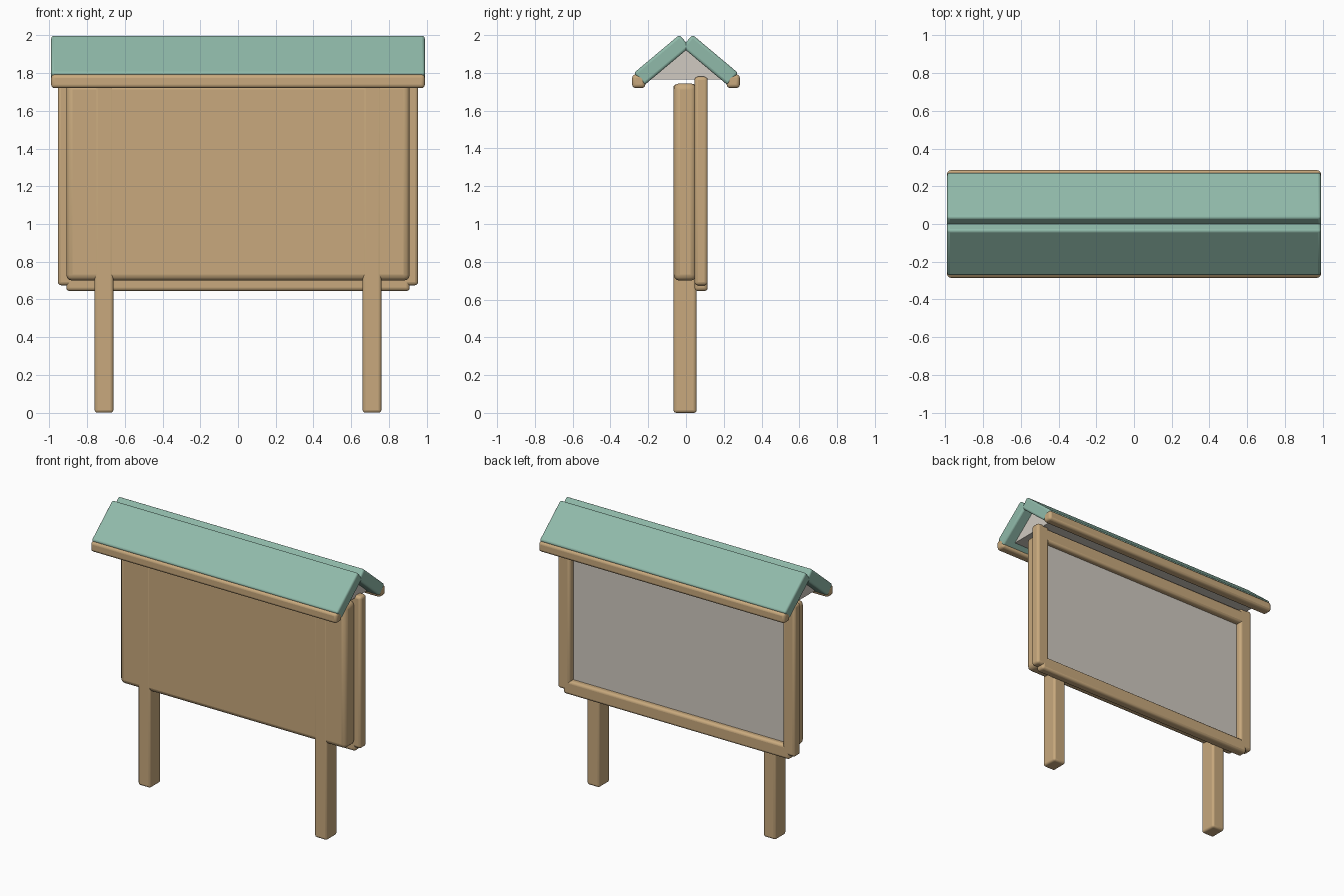
import bpy
import bmesh
import math

if "Cube" in bpy.data.objects:
    bpy.data.objects.remove(bpy.data.objects["Cube"])


def make_material(name, rgb):
    """Flat material from 0-255 display colour, stored as linear."""
    linear = [((c / 255 + 0.055) / 1.055) ** 2.4 for c in rgb]
    mat = bpy.data.materials.new(name)
    mat.use_nodes = True
    mat.diffuse_color = (*linear, 1)
    bsdf = mat.node_tree.nodes["Principled BSDF"]
    bsdf.inputs["Base Color"].default_value = (*linear, 1)
    bsdf.inputs["Roughness"].default_value = 0.8
    return mat


wood = make_material("warm_wood", (200, 169, 125))
green = make_material("roof_green", (144, 186, 170))
grey = make_material("pale_grey", (208, 202, 193))


def finish(obj, mat, bevel):
    obj.data.materials.append(mat)
    if bevel:
        mod = obj.modifiers.new("Rounded edges", "BEVEL")
        mod.width = bevel
        mod.segments = 3
    bpy.ops.object.select_all(action="DESELECT")
    obj.select_set(True)
    bpy.context.view_layer.objects.active = obj
    bpy.ops.object.shade_smooth_by_angle(angle=math.radians(35))
    return obj


def box(name, xs, ys, zs, mat, bevel=0.0, tilt=0.0):
    """Box from its extents, optionally tilted about its own x axis."""
    spans = (xs, ys, zs)
    bpy.ops.mesh.primitive_cube_add(size=1, location=[sum(s) / 2 for s in spans])
    obj = bpy.context.object
    obj.name = name
    obj.scale = [s[1] - s[0] for s in spans]
    bpy.ops.object.transform_apply(location=False, rotation=False, scale=True)
    obj.rotation_euler.x = tilt
    return finish(obj, mat, bevel)


# Main backing board
box("backing_board", (-0.91, 0.91), (-0.065, 0.055), (0.7, 1.745), wood, 0.032)

# Posts and upright frame members, one on each side
for side, sx in (("left", 1), ("right", -1)):
    box(f"{side}_post", sorted((sx * 0.66, sx * 0.76)), (-0.066, 0.056),
        (0, 1.74), wood, 0.015)
    box(f"{side}_frame_upright", sorted((sx * 0.855, sx * 0.955)),
        (0.045, 0.115), (0.675, 1.78), wood, 0.018)

# Horizontal frame rails
for name, low in (("bottom_frame_rail", 0.645), ("top_frame_rail", 1.66)):
    box(name, (-0.91, 0.91), (0.045, 0.115), (low, low + 0.1), wood, 0.018)

# Notice panel set back inside the frame
box("notice_panel", (-0.87, 0.87), (0.05, 0.075), (0.72, 1.68), grey)

# Roof slabs crossing at the ridge, with an eave beam under each
pitch = math.radians(40)
length, thick = 0.316, 0.085
for side, sy in (("back", 1), ("front", -1)):
    cy, cz = sy * 0.128, 1.868
    box(f"{side}_roof_slab", (-0.99, 0.99), (cy - length / 2, cy + length / 2),
        (cz - thick / 2, cz + thick / 2), green, 0.014, -sy * pitch)
    box(f"{side}_eave_beam", (-0.99, 0.99), sorted((sy * 0.215, sy * 0.285)),
        (1.72, 1.792), wood, 0.018)

# Triangular filler below the roof
bm = bmesh.new()
profile = [bm.verts.new((-0.91, y, z))
           for y, z in ((-0.2, 1.765), (0.2, 1.765), (0, 1.93))]
face = bm.faces.new(profile)
ext = bmesh.ops.extrude_face_region(bm, geom=[face])
bmesh.ops.translate(bm, vec=(1.82, 0, 0),
                    verts=[g for g in ext["geom"] if isinstance(g, bmesh.types.BMVert)])
bmesh.ops.recalc_face_normals(bm, faces=bm.faces)
mesh = bpy.data.meshes.new("roof_gable")
bm.to_mesh(mesh)
bm.free()
gable = bpy.data.objects.new("roof_gable", mesh)
bpy.context.collection.objects.link(gable)
finish(gable, grey, 0)
